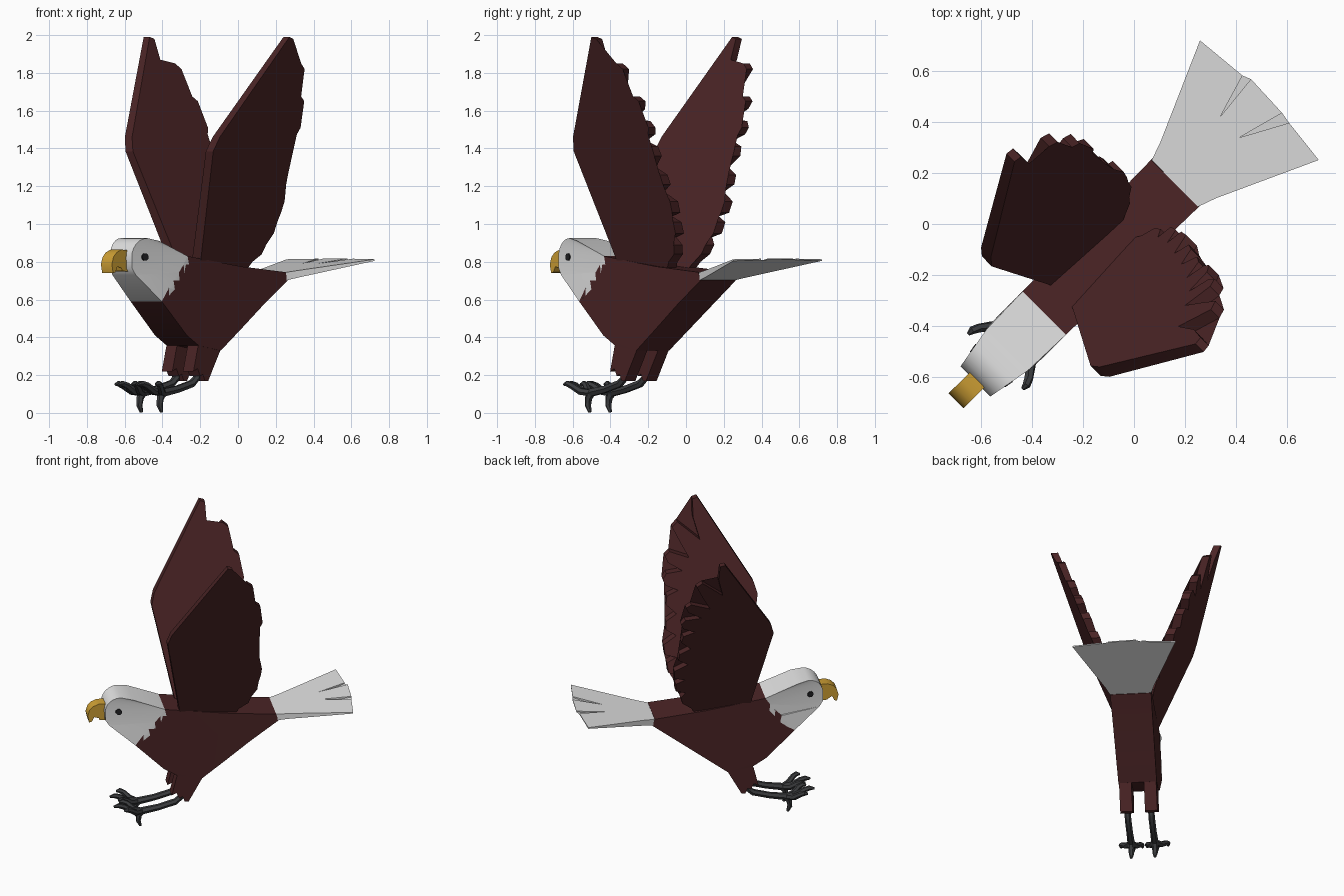
import bpy, bmesh, math
from mathutils import Vector

if "Cube" in bpy.data.objects:
    bpy.data.objects.remove(bpy.data.objects["Cube"])

# The bird lies along a diagonal: s runs head to tail, t runs sideways
A = math.radians(44.8)
S = Vector((math.cos(A), math.sin(A), 0))
T = Vector((math.sin(A), -math.cos(A), 0))


def place(s, t, z):
    return S * s + T * t + Vector((0, 0, z))


def material(name, col):
    m = bpy.data.materials.new(name)
    m.diffuse_color = (*col, 1)
    m.use_nodes = True
    m.node_tree.nodes["Principled BSDF"].inputs["Base Color"].default_value = m.diffuse_color
    return m


BROWN = material("dark brown feathers", (0.07, 0.018, 0.019))
WHITE = material("white feathers", (0.75, 0.75, 0.75))
GOLD = material("golden beak", (0.62, 0.35, 0.035))
DARK = material("dark grey feet", (0.045, 0.047, 0.05))
BLACK = material("black eye", (0.015, 0.015, 0.017))


def finish(name, bm, mat, angle=30):
    bmesh.ops.recalc_face_normals(bm, faces=bm.faces[:])
    me = bpy.data.meshes.new(name)
    bm.to_mesh(me)
    bm.free()
    me.materials.append(mat)
    ob = bpy.data.objects.new(name, me)
    bpy.context.collection.objects.link(ob)
    bpy.context.view_layer.objects.active = ob
    bpy.ops.object.select_all(action='DESELECT')
    ob.select_set(True)
    bpy.ops.object.shade_smooth_by_angle(angle=math.radians(angle))
    return ob


def slab(name, pts, side_a, side_b, mat, angle=30):
    """Closed solid between two copies of an outline."""
    bm = bmesh.new()
    a = [bm.verts.new(place(*side_a(*p))) for p in pts]
    b = [bm.verts.new(place(*side_b(*p))) for p in pts]
    caps = [bm.faces.new(a), bm.faces.new(b[::-1])]
    n = len(pts)
    for i in range(n):
        j = (i + 1) % n
        bm.faces.new((a[j], a[i], b[i], b[j]))
    bmesh.ops.triangulate(bm, faces=caps)
    return finish(name, bm, mat, angle)


def profile(name, pts, width, mat, angle=30):
    """Side profile (s, z) with a half width that depends on s."""
    return slab(name, pts, lambda s, z: (s, width(s), z),
                lambda s, z: (s, -width(s), z), mat, angle)


def tube(name, pts, radii, mat, sides=6):
    bm = bmesh.new()
    rings = []
    for i, p in enumerate(pts):
        d = (Vector(pts[min(i + 1, len(pts) - 1)]) - Vector(pts[max(i - 1, 0)])).normalized()
        u = d.cross(Vector((0, 1, 0))).normalized()
        v = d.cross(u)
        ring = []
        for k in range(sides):
            f = 2 * math.pi * (k + .5) / sides
            q = Vector(p) + (u * math.cos(f) + v * math.sin(f)) * radii[i]
            ring.append(bm.verts.new(place(*q)))
        rings.append(ring)
    for r0, r1 in zip(rings, rings[1:]):
        for k in range(sides):
            m = (k + 1) % sides
            bm.faces.new((r0[k], r0[m], r1[m], r1[k]))
    bm.faces.new(rings[0])
    bm.faces.new(rings[-1])
    return finish(name, bm, mat, 40)


def body_width(s):
    if s < -0.68:
        return 0.118 - (-0.68 - s) / 0.195 * 0.035
    return 0.12 + max(0, s + 0.4) * 0.018


# Jagged neckline shared by head and body, top to chin
neck = [(-0.495, 0.83), (-0.485, 0.785), (-0.525, 0.785), (-0.52, 0.74),
        (-0.56, 0.745), (-0.555, 0.70), (-0.60, 0.70), (-0.59, 0.655),
        (-0.635, 0.66), (-0.635, 0.62), (-0.685, 0.59)]

# Head with rounded brow
arc = [(-0.775 - 0.1 * math.sin(a), 0.825 + 0.1 * math.cos(a))
       for a in [math.radians(15 * k) for k in range(7)]]
profile("head", arc + [(-0.873, 0.765), (-0.85, 0.73)] + neck[::-1] + [(-0.70, 0.91)],
        body_width, WHITE, 35)

# Body
profile("body", neck + [(-0.50, 0.41), (-0.41, 0.355), (-0.25, 0.33), (-0.10, 0.445),
                        (0.06, 0.57), (0.24, 0.70), (0.225, 0.745), (-0.1, 0.775)],
        body_width, BROWN)

# Beak with hooked tip
profile("beak", [(-0.84, 0.862), (-0.91, 0.864), (-0.945, 0.85), (-0.97, 0.825),
                 (-0.982, 0.785), (-0.972, 0.74), (-0.955, 0.745), (-0.94, 0.775),
                 (-0.915, 0.78), (-0.905, 0.752), (-0.84, 0.745)],
        lambda s: 0.041, GOLD, 40)

# Tail fan: three feathers, rising and thinning toward the end
fan = [(0.215, -0.125), (0.30, -0.155), (0.69, -0.328), (0.711, -0.113), (0.535, -0.06),
       (0.725, -0.08), (0.718, 0.10), (0.53, 0.05), (0.71, 0.147), (0.69, 0.332),
       (0.30, 0.155), (0.215, 0.125)]
slab("tail", fan, lambda s, t: (s, t, 0.742 + (s - 0.215) * 0.15),
     lambda s, t: (s, t, 0.698 + (s - 0.215) * 0.225), WHITE)

# Wing outline (s, z): leading edge up, then feather tips down the back
wing = [(-0.38, 0.70), (-0.405, 0.84), (-0.512, 1.385), (-0.49, 1.46), (-0.16, 1.99),
        (-0.128, 1.98), (-0.125, 1.87), (-0.16, 1.735), (-0.022, 1.85), (0.014, 1.82),
        (-0.03, 1.73), (-0.083, 1.63), (0.04, 1.675), (0.072, 1.65), (0.055, 1.61),
        (-0.035, 1.555), (0.07, 1.545), (0.095, 1.51), (0.08, 1.475), (0.0, 1.44),
        (0.075, 1.41), (0.085, 1.36), (0.02, 1.30), (0.09, 1.26), (0.095, 1.21),
        (0.03, 1.17), (0.115, 1.12), (0.11, 1.06), (0.04, 1.04), (0.10, 1.01),
        (0.095, 0.95), (0.03, 0.93), (0.06, 0.89), (0.045, 0.84), (-0.01, 0.80),
        (-0.08, 0.70)]


def outer(z):
    return 0.335 + 0.36 * (z - 1.4)


def octagon(s, z, r):
    return [(s + r * math.cos(math.pi * (k + .5) / 4), z + r * math.sin(math.pi * (k + .5) / 4))
            for k in range(8)]


for side, sg in (("right", 1), ("left", -1)):
    slab(side + "_wing", wing, lambda s, z: (s, sg * outer(z), z),
         lambda s, z: (s, sg * (outer(z) - 0.066 + 0.018 * (z - 0.8)), z), BROWN, 20)

    # Eye plate
    slab(side + "_eye", octagon(-0.79, 0.825, 0.02),
         lambda s, z: (s, sg * (body_width(s) + 0.003), z),
         lambda s, z: (s, sg * (body_width(s) - 0.005), z), BLACK)

    # Feathered upper leg
    slab(side + "_upper_leg", [(-0.40, 0.40), (-0.42, 0.34), (-0.45, 0.22), (-0.42, 0.235),
                               (-0.40, 0.195), (-0.38, 0.205), (-0.365, 0.17), (-0.34, 0.17),
                               (-0.245, 0.34), (-0.26, 0.40)],
         lambda s, z: (s, sg * 0.119, z), lambda s, z: (s, sg * 0.04, z), BROWN)

    # Shank, three front toes and one hanging hind claw
    c = sg * 0.076
    tube(side + "_shank", [(-0.375, c, 0.24), (-0.385, c, 0.185), (-0.42, c, 0.155),
                           (-0.53, c, 0.125), (-0.65, c, 0.105)],
         [0.02, 0.02, 0.021, 0.021, 0.024], DARK)
    for label, spread, reach in (("inner", -0.06, 0.13), ("middle", 0, 0.17), ("outer", 0.075, 0.12)):
        path = [(-0.635 - reach * f, c + sg * spread * min(1, 1.2 * f), z)
                for f, z in ((0, 0.105), (0.4, 0.115), (0.7, 0.145), (0.9, 0.155), (1.08, 0.15))]
        tube(f"{side}_{label}_toe", path, [0.02, 0.02, 0.018, 0.016, 0.007], DARK)
    tube(side + "_hind_claw", [(-0.63, c, 0.11), (-0.655, c, 0.08), (-0.66, c, 0.04), (-0.645, c, 0.004)],
         [0.022, 0.02, 0.017, 0.009], DARK)
